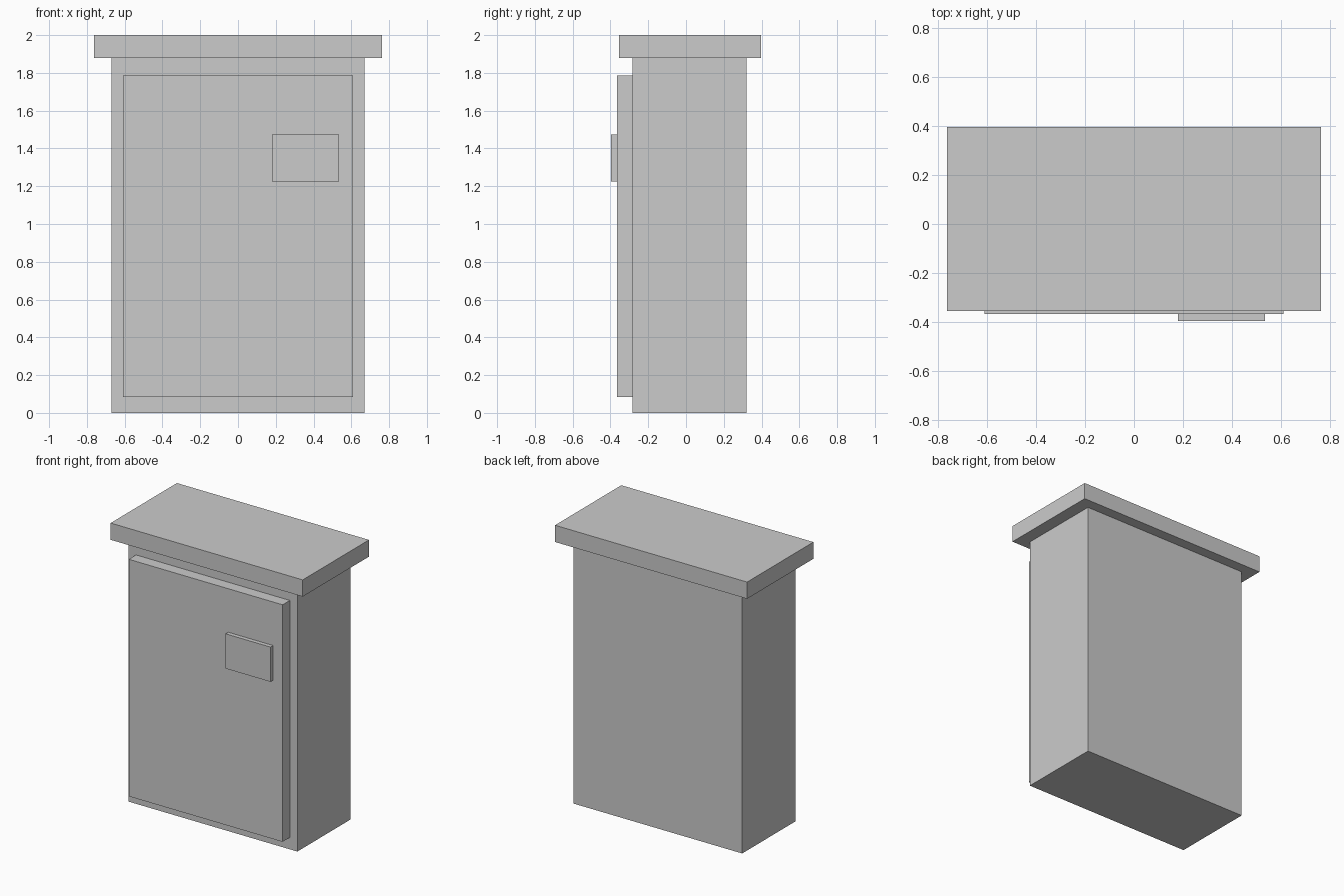
import bpy
import bmesh
from mathutils import Matrix, Vector

if "Cube" in bpy.data.objects:
    bpy.data.objects.remove(bpy.data.objects["Cube"])


def box(name, x, y, z):
    """Axis-aligned box from (min, max) ranges."""
    size = Vector([r[1] - r[0] for r in (x, y, z)])
    centre = Vector([(r[0] + r[1]) / 2 for r in (x, y, z)])
    mesh = bpy.data.meshes.new(name)
    bm = bmesh.new()
    bmesh.ops.create_cube(bm, size=1, matrix=Matrix.Diagonal((*size, 1)))
    bm.to_mesh(mesh)
    bm.free()
    obj = bpy.data.objects.new(name, mesh)
    obj.location = centre
    bpy.context.collection.objects.link(obj)
    return obj


# Cabinet housing
box("cabinet_body", (-0.67, 0.67), (-0.284, 0.32), (0, 1.88))
# Overhanging flat roof
box("roof_slab", (-0.762, 0.762), (-0.355, 0.396), (1.88, 2.0))
# Raised front door
box("front_door", (-0.61, 0.61), (-0.366, -0.284), (0.085, 1.785))
# Small plate on the door
box("door_plate", (0.179, 0.535), (-0.396, -0.366), (1.224, 1.473))
